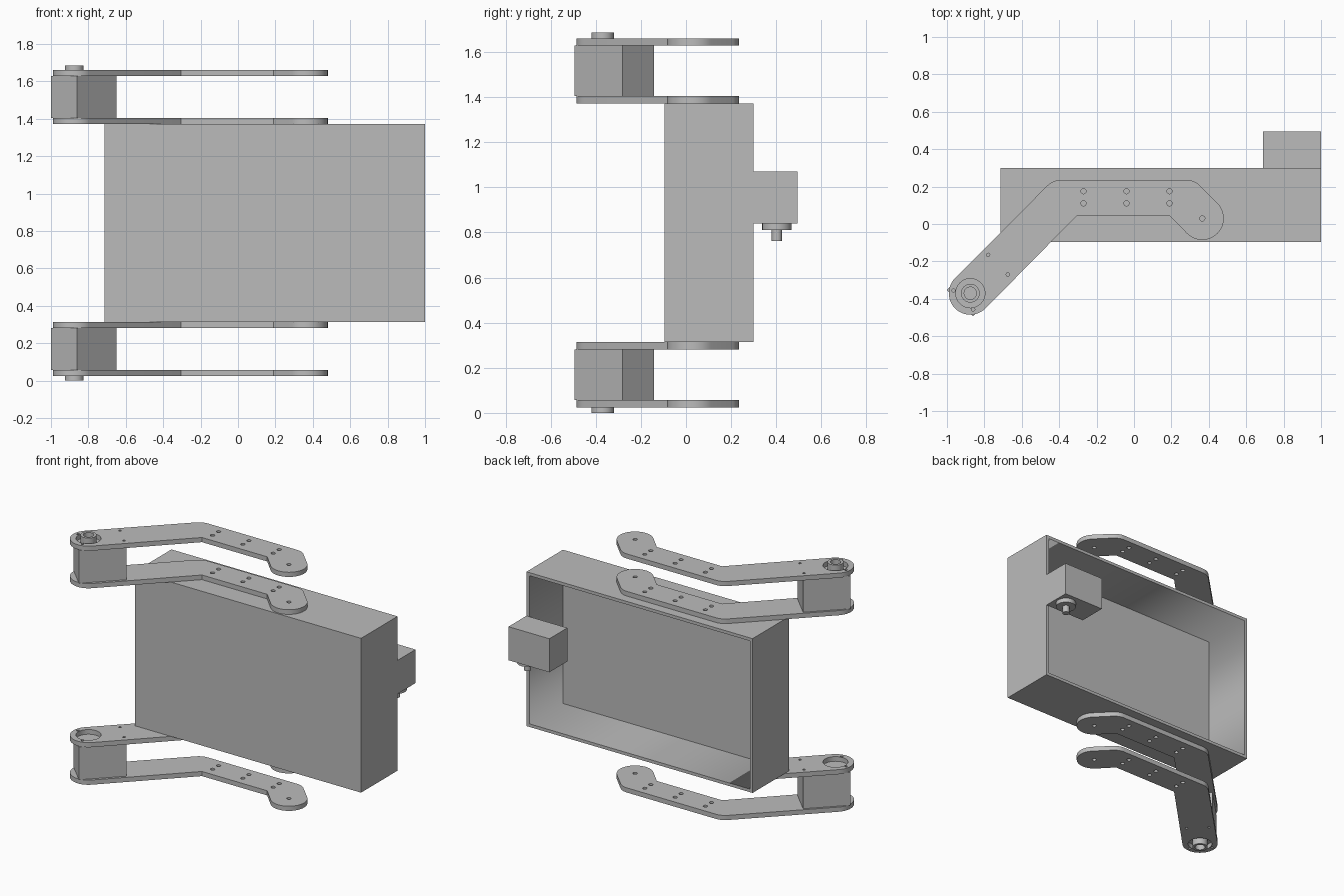
import bpy, bmesh
from math import cos, sin, radians, pi
from mathutils import Matrix, Vector

cube = bpy.data.objects.get("Cube")
if cube:
    bpy.data.objects.remove(cube, do_unlink=True)

grey = bpy.data.materials.new("plain grey")
grey.use_nodes = True
grey.diffuse_color = (0.5, 0.5, 0.5, 1)
grey.node_tree.nodes["Principled BSDF"].inputs["Base Color"].default_value = (0.5, 0.5, 0.5, 1)

MID = 0.843          # height of the mirror plane between the two arm pairs
T = 0.032            # plate thickness
HUB = (-0.875, -0.37)
TIP = (0.365, 0.03)
R = 0.115            # rounded arm end radius


def add(name, mesh):
    mesh.materials.clear()
    mesh.materials.append(grey)
    obj = bpy.data.objects.new(name, mesh)
    bpy.context.scene.collection.objects.link(obj)
    bpy.context.view_layer.objects.active = obj
    for o in bpy.context.selected_objects:
        o.select_set(False)
    obj.select_set(True)
    bpy.ops.object.shade_smooth_by_angle(angle=radians(30))
    return obj


def arc(center, r, start, end, steps):
    angles = [radians(start + (end - start) * i / steps) for i in range(steps + 1)]
    return [(center[0] + r * cos(a), center[1] + r * sin(a)) for a in angles]


def circle(center, r, steps=24):
    return arc(center, r, 0, 360, steps)[:-1]


def extrude(name, loops, z0, z1):
    """Solid from an outline and its hole loops."""
    curve = bpy.data.curves.new(name, "CURVE")
    curve.dimensions = "2D"
    curve.fill_mode = "BOTH"
    curve.extrude = (z1 - z0) / 2
    for loop in loops:
        spline = curve.splines.new("POLY")
        spline.points.add(len(loop) - 1)
        for p, (x, y) in zip(spline.points, loop):
            p.co = (x, y, 0, 1)
        spline.use_cyclic_u = True
    temp = bpy.data.objects.new(name, curve)
    mesh = bpy.data.meshes.new_from_object(temp)
    bpy.data.objects.remove(temp)
    bpy.data.curves.remove(curve)
    bm = bmesh.new()
    bm.from_mesh(mesh)
    bmesh.ops.remove_doubles(bm, verts=bm.verts, dist=0.0001)
    bmesh.ops.translate(bm, verts=bm.verts, vec=(0, 0, (z0 + z1) / 2))
    bmesh.ops.recalc_face_normals(bm, faces=bm.faces)
    bm.to_mesh(mesh)
    bm.free()
    return add(name, mesh)


def box(name, center, size, turn=0):
    bm = bmesh.new()
    matrix = (Matrix.Translation(center) @ Matrix.Rotation(turn, 4, "Z")
              @ Matrix.Diagonal((*size, 1)))
    bmesh.ops.create_cube(bm, size=1, matrix=matrix)
    mesh = bpy.data.meshes.new(name)
    bm.to_mesh(mesh)
    bm.free()
    return add(name, mesh)


# Bent arm outline and its holes
outline = (arc(HUB, R, 135, 315, 24) + [(-0.305, 0.045), (0.19, 0.045)]
           + arc(TIP, R, 225, 405, 24)
           + arc((0.282, 0.135), 0.1, 45, 90, 8)
           + arc((-0.392, 0.135), 0.1, 90, 135, 8))
bolts = [(x, y) for x in (-0.27, -0.04, 0.19) for y in (0.11, 0.175)]
bolts += [TIP]
screws = [(-0.78, -0.165), (-0.675, -0.27), (-0.965, -0.355), (-0.86, -0.457)]
holes = [circle(HUB, 0.078, 40)]
holes += [circle(b, 0.014, 16) for b in bolts]
holes += [circle(s, 0.009, 12) for s in screws]

# Upper and lower arm pairs, mirrored about the middle height
for side, word in ((1, "upper"), (-1, "lower")):
    def level(a, b):
        return sorted((MID + side * a, MID + side * b))

    inner, outer = 0.529, 0.786
    extrude(word + "_inner_arm_plate", [outline] + holes, *level(inner, inner + T))
    extrude(word + "_outer_arm_plate", [outline] + holes, *level(outer, outer + T))
    z0, z1 = level(inner + T, outer)
    box(word + "_arm_motor", (-0.825, -0.3175, (z0 + z1) / 2),
        (0.3, 0.198, z1 - z0), pi / 4)
    extrude(word + "_arm_motor_hub", [circle(HUB, 0.05, 32), circle(HUB, 0.033, 32)],
            *level(outer, MID))

# Tray body, open at the back
tray = box("tray_body", (0.1425, 0.1025, MID), (1.715, 0.395, 1.058))
bm = bmesh.new()
bm.from_mesh(tray.data)
back = max(bm.faces, key=lambda f: f.calc_center_median().y)
bmesh.ops.inset_region(bm, faces=[back], thickness=0.03)
depth = Vector((0, -0.365, 0))
walls = bmesh.ops.extrude_face_region(bm, geom=[back])["geom"]
bmesh.ops.translate(bm, vec=depth, verts=[v for v in walls if isinstance(v, bmesh.types.BMVert)])
if back.is_valid:
    bmesh.ops.delete(bm, geom=[back], context="FACES_ONLY")
bmesh.ops.recalc_face_normals(bm, faces=bm.faces)
bm.to_mesh(tray.data)
bm.free()

# Rear motor with collar and shaft pointing down
box("rear_motor", (0.845, 0.3975, 0.955), (0.31, 0.195, 0.23))
SHAFT = (0.92, 0.403)
extrude("rear_motor_collar", [circle(SHAFT, 0.065, 32)], 0.81, 0.84)
extrude("rear_motor_shaft", [circle(SHAFT, 0.023, 24)], 0.762, 0.81)
